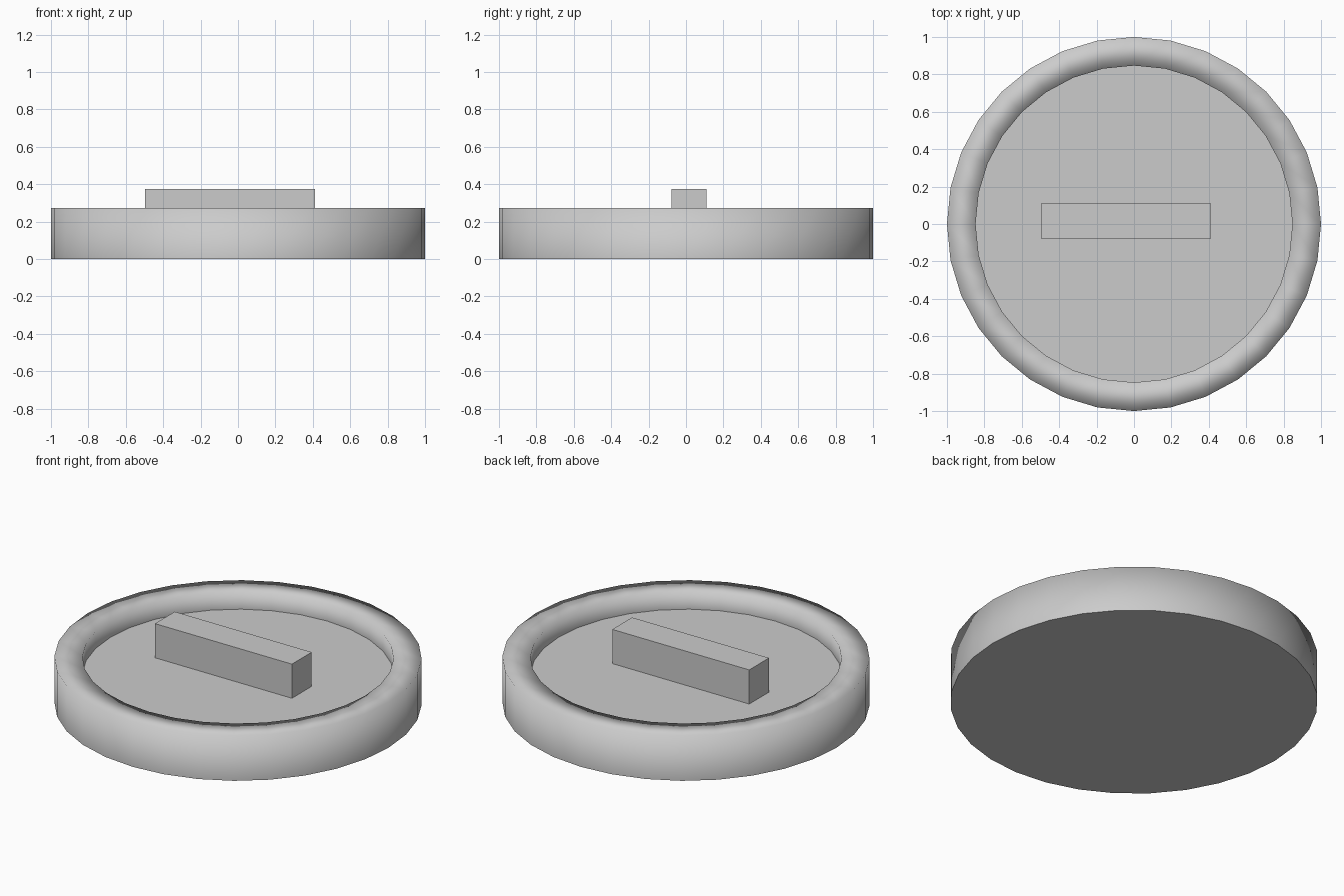
import bpy, bmesh
from math import cos, sin, tau

if "Cube" in bpy.data.objects:
    bpy.data.objects.remove(bpy.data.objects["Cube"])

SEGMENTS = 32


def add_object(name, bm):
    bmesh.ops.recalc_face_normals(bm, faces=bm.faces)
    mesh = bpy.data.meshes.new(name)
    bm.to_mesh(mesh)
    bm.free()
    obj = bpy.data.objects.new(name, mesh)
    bpy.context.collection.objects.link(obj)
    return obj


def lathe(name, profile):
    """Revolve (radius, z) points; cap both ends flat, keep the sides smooth."""
    bm = bmesh.new()
    rings = [[bm.verts.new((r * cos(tau * i / SEGMENTS), r * sin(tau * i / SEGMENTS), z))
              for i in range(SEGMENTS)] for r, z in profile]
    for a, b in zip(rings, rings[1:]):
        for i in range(SEGMENTS):
            j = (i + 1) % SEGMENTS
            bm.faces.new((a[i], a[j], b[j], b[i])).smooth = True
    bm.faces.new(rings[0])
    bm.faces.new(rings[-1])
    return add_object(name, bm)


def box(name, low, high):
    bm = bmesh.new()
    bmesh.ops.create_cube(bm, size=1)
    for v in bm.verts:
        v.co = [h if c > 0 else l for c, l, h in zip(v.co, low, high)]
    return add_object(name, bm)


# Round lid: solid base, outer wall, raised rim and recessed floor
lathe("round_lid", [(1.0, 0.0), (1.0, 0.273), (0.847, 0.273), (0.847, 0.17)])

# Bar handle standing on the recessed floor, slightly off centre
box("bar_handle", (-0.497, -0.078, 0.17), (0.413, 0.11, 0.375))
